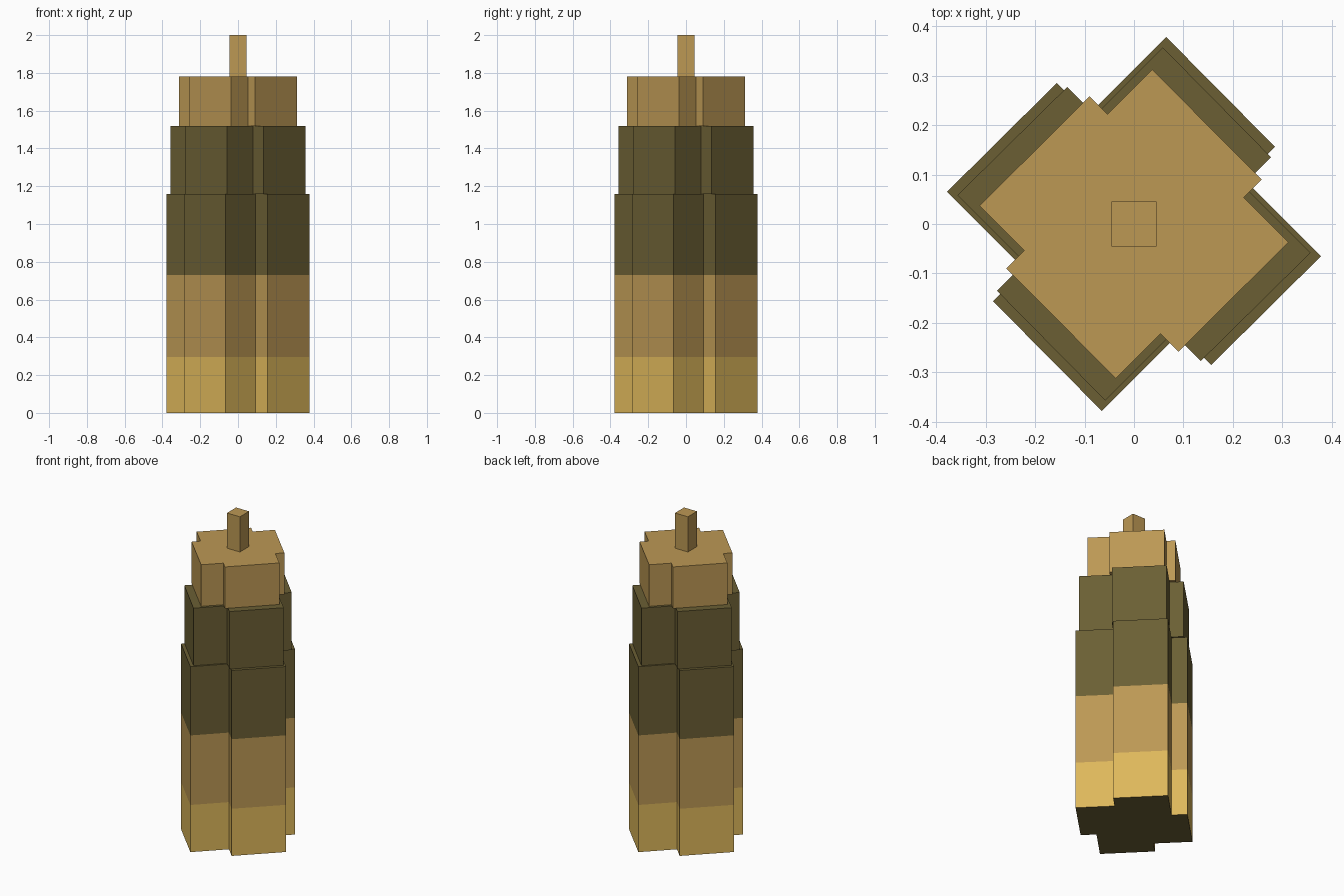
import bpy
import bmesh
from mathutils import Matrix, Vector

if "Cube" in bpy.data.objects:
    bpy.data.objects.remove(bpy.data.objects["Cube"], do_unlink=True)


def material(name, rgb):
    """Flat material from display colour values."""
    linear = [((c / 255 + 0.055) / 1.055) ** 2.4 for c in rgb]
    mat = bpy.data.materials.new(name)
    mat.use_nodes = True
    mat.diffuse_color = (*linear, 1)
    shader = mat.node_tree.nodes["Principled BSDF"]
    shader.inputs["Base Color"].default_value = (*linear, 1)
    shader.inputs["Roughness"].default_value = 0.9
    return mat


gold = material("gold", (222, 184, 91))
tan = material("tan", (188, 152, 84))
olive = material("dark olive", (107, 95, 52))


def pinwheel(tip, shoulder):
    """Four-fold plan: a tip, an inner notch and a shoulder on each side."""
    (ax, ay), (bx, by) = tip, shoulder
    diff, total = ay - ax, bx + by
    notch = ((total - diff) / 2, (total + diff) / 2)
    return [Matrix.Rotation(turn * 1.5707963, 2) @ Vector(p)
            for turn in range(4) for p in (tip, notch, shoulder)]


def stack(name, plan, levels, bands, base):
    """Vertical prism with one colour for each height band."""
    bm = bmesh.new()
    rings = [[bm.verts.new((p.x, p.y, z)) for p in plan] for z in levels]
    n = len(plan)
    for band, (low, high) in enumerate(zip(rings, rings[1:])):
        for i in range(n):
            j = (i + 1) % n
            face = bm.faces.new((low[i], low[j], high[j], high[i]))
            face.material_index = band
    bm.faces.new(rings[-1]).material_index = len(bands) - 1
    bm.faces.new(rings[0][::-1]).material_index = len(bands)
    bmesh.ops.recalc_face_normals(bm, faces=bm.faces)
    mesh = bpy.data.meshes.new(name)
    bm.to_mesh(mesh)
    bm.free()
    for mat in bands + [base]:
        mesh.materials.append(mat)
    obj = bpy.data.objects.new(name, mesh)
    bpy.context.collection.objects.link(obj)


# Main shaft, upper setback and crown
stack("lower_tower", pinwheel((-0.065, -0.378), (0.156, -0.285)),
      [0, 0.295, 0.73, 1.16], [gold, tan, olive], olive)
stack("upper_tower", pinwheel((-0.058, -0.357), (0.135, -0.277)),
      [1.16, 1.52], [olive], olive)
stack("crown", pinwheel((-0.037, -0.312), (0.09, -0.258)),
      [1.52, 1.78], [tan], tan)

# Square roof mast
r = 0.045
stack("mast", [Vector(p) for p in ((-r, -r), (r, -r), (r, r), (-r, r))],
      [1.78, 2], [tan], tan)
